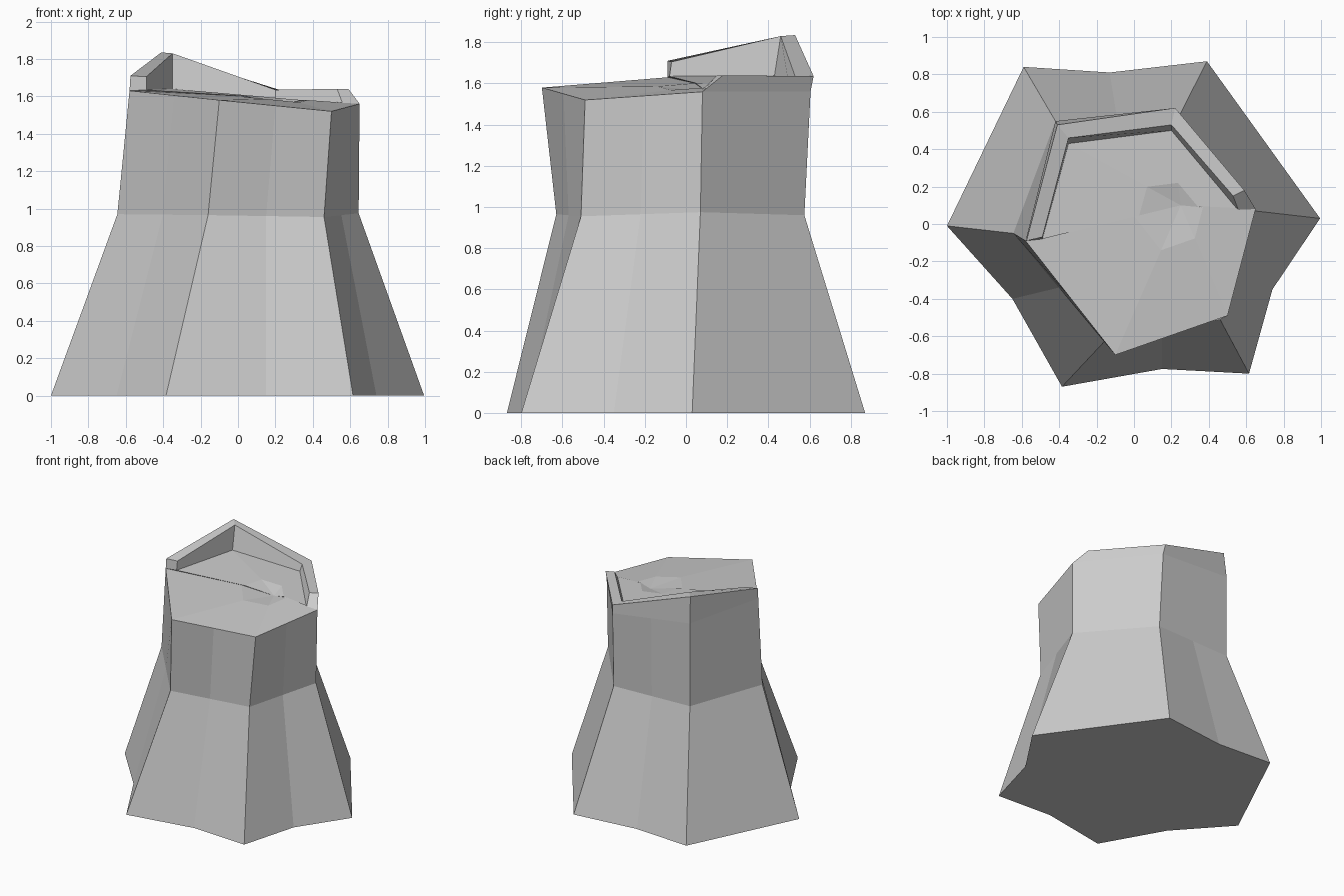
import bpy, bmesh
from mathutils import Vector

old = bpy.data.objects.get("Cube")
if old:
    bpy.data.objects.remove(old, do_unlink=True)

grey = bpy.data.materials.new("pale_grey")
grey.use_nodes = True
grey.diffuse_color = (0.6, 0.6, 0.6, 1)
grey.node_tree.nodes["Principled BSDF"].inputs["Base Color"].default_value = (0.6, 0.6, 0.6, 1)


def finish(bm, name, recalc=True):
    if recalc:
        bmesh.ops.recalc_face_normals(bm, faces=bm.faces)
    mesh = bpy.data.meshes.new(name)
    bm.to_mesh(mesh)
    bm.free()
    mesh.materials.append(grey)
    bpy.context.collection.objects.link(bpy.data.objects.new(name, mesh))


def bridge(bm, a, b, closed=True):
    n = len(a)
    for i in range(n if closed else n - 1):
        j = (i + 1) % n
        bm.faces.new((a[i], a[j], b[j], b[i]))


# Corner outlines, anticlockwise from the left-hand spur
root = [(-1, -.01), (-.385, -.87), (.615, -.8), (.995, .03), (.39, .87), (-.59, .84)]
waist = [(-.645, -.05, .97), (-.16, -.63, .965), (.46, -.51, .955),
         (.645, .07, .975), (.24, .575, .96), (-.42, .55, .965)]
crown = [(-.58, -.09, 1.63), (-.1, -.7, 1.58), (.5, -.49, 1.52),
         (.65, .08, 1.56), (.23, .605, 1.56), (-.42, .55, 1.63)]
# Hollows between the root spurs, by side number
hollow = {0: (-.65, -.4), 1: (.15, -.775), 2: (.74, -.35), 4: (-.13, .81)}


def with_mids(points, mids=None):
    ring = []
    for i, p in enumerate(points):
        p, q = Vector(p).to_3d(), Vector(points[(i + 1) % 6]).to_3d()
        ring.append(p)
        if i in hollow:
            ring.append(Vector(mids[i]).to_3d() if mids else (p + q) / 2)
    return ring


# Flared trunk with an underside
bm = bmesh.new()
rings = [[bm.verts.new(p) for p in with_mids(pts, mids)]
         for pts, mids in ((root, hollow), (waist, None), (crown, None))]
bridge(bm, rings[0], rings[1])
bridge(bm, rings[1], rings[2])
bm.faces.new(rings[0][::-1])
finish(bm, "trunk", recalc=False)

# Splintered rim: outer foot, outer top, inner top, inner foot at each station
stations = [
    [crown[0], (-.575, -.09, 1.71), (-.49, -.07, 1.705), (-.49, -.08, 1.635)],
    [crown[5], (-.41, .53, 1.835), (-.35, .46, 1.83), (-.35, .43, 1.64)],
    [crown[4], (.22, .62, 1.635), (.2, .53, 1.635), (.2, .5, 1.59)],
    [crown[3], (.59, .18, 1.64), (.53, .15, 1.64), (.56, .07, 1.56)],
]
bm = bmesh.new()
sections = [[bm.verts.new(p) for p in s] for s in stations]
for a, b in zip(sections, sections[1:]):
    bridge(bm, a, b)
bm.faces.new(sections[0])
bm.faces.new(sections[-1])
finish(bm, "broken_rim")

# Cut top with a shallow dent
edge = list(crown[:4]) + [s[3] for s in reversed(stations)]
dent = Vector((.25, .1, 1.56))
bm = bmesh.new()
outer = [bm.verts.new(p) for p in edge]
inner = [bm.verts.new(Vector(p).lerp(dent, .7) + Vector((0, 0, .02))) for p in edge]
middle = bm.verts.new(dent)
bridge(bm, outer, inner)
for i in range(len(inner)):
    bm.faces.new((inner[i], inner[(i + 1) % len(inner)], middle))
finish(bm, "cut_top", recalc=False)
